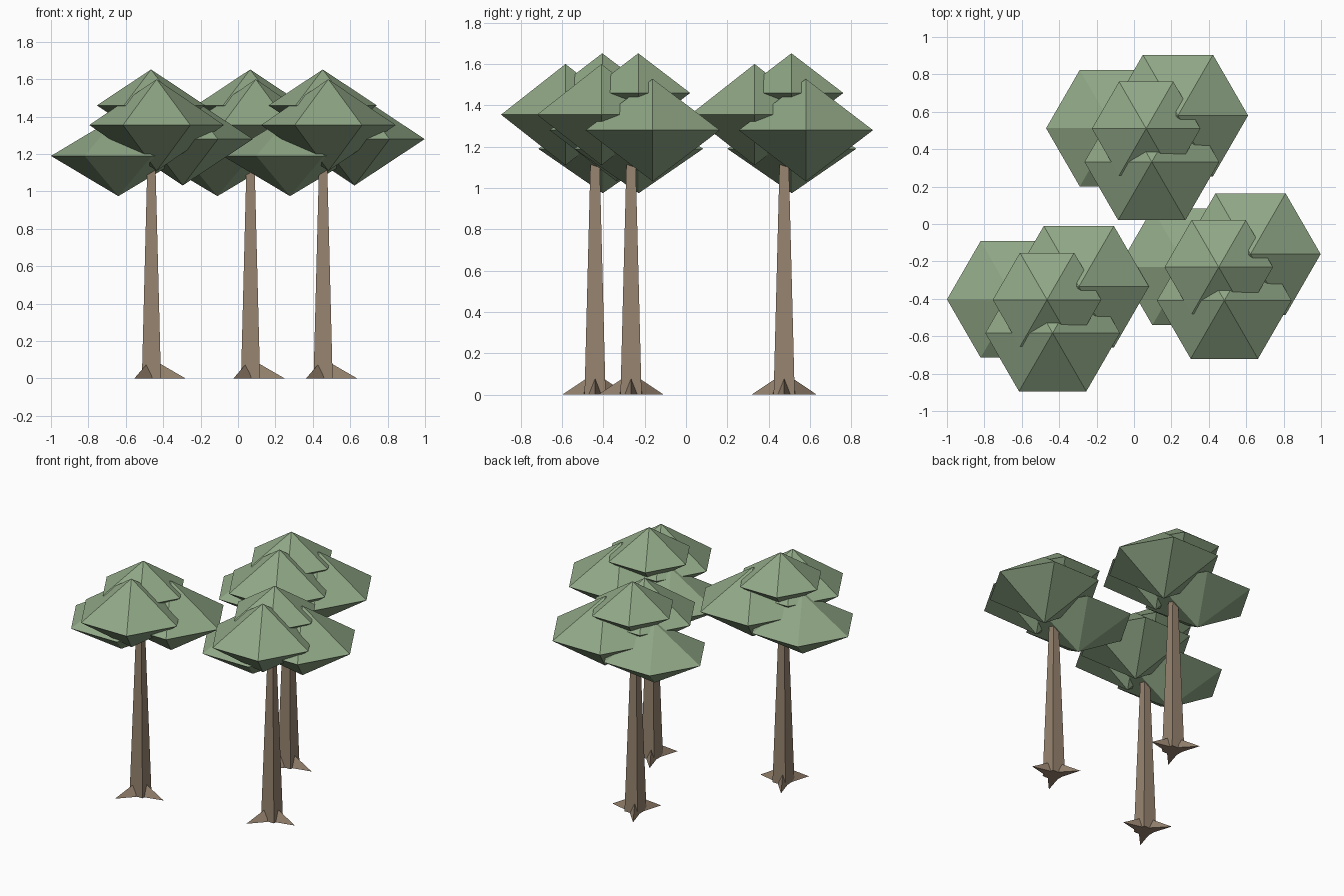
import bpy, bmesh, math
from mathutils import Vector

if "Cube" in bpy.data.objects:
    bpy.data.objects.remove(bpy.data.objects["Cube"])


def material(name, color):
    m = bpy.data.materials.new(name)
    m.diffuse_color = (*color, 1)
    m.use_nodes = True
    m.node_tree.nodes["Principled BSDF"].inputs["Base Color"].default_value = m.diffuse_color
    return m


LEAF = material("leaf_green", (0.28, 0.39, 0.24))
BARK = material("bark_brown", (0.31, 0.23, 0.16))


def make_object(name, bm, mat):
    bmesh.ops.recalc_face_normals(bm, faces=bm.faces)
    mesh = bpy.data.meshes.new(name)
    bm.to_mesh(mesh)
    bm.free()
    mesh.materials.append(mat)
    obj = bpy.data.objects.new(name, mesh)
    bpy.context.collection.objects.link(obj)
    return obj


def foliage(name, center, radius, height):
    # six-sided double pyramid with corners on the x axis
    bm = bmesh.new()
    c = Vector(center)
    top = bm.verts.new(c + Vector((0, 0, height)))
    bottom = bm.verts.new(c - Vector((0, 0, height)))
    rim = [bm.verts.new(c + radius * Vector((math.cos(i * math.pi / 3),
                                             math.sin(i * math.pi / 3), 0)))
           for i in range(6)]
    for i in range(6):
        a, b = rim[i], rim[(i + 1) % 6]
        bm.faces.new((a, b, top))
        bm.faces.new((b, a, bottom))
    make_object(name, bm, LEAF)


def trunk(name, x, y):
    # tapered square post
    bm = bmesh.new()
    bmesh.ops.create_cube(bm, size=1)
    for v in bm.verts:
        half, z = (0.019, 1.25) if v.co.z > 0 else (0.051, 0.0)
        v.co = (x + math.copysign(half, v.co.x), y + math.copysign(half, v.co.y), z)
    make_object(name, bm, BARK)


def root(name, x, y, angle):
    # pointed root flare leaning on the trunk
    bm = bmesh.new()
    out = Vector((math.cos(angle), math.sin(angle), 0))
    side = Vector((-out.y, out.x, 0))
    o = Vector((x, y, 0))
    tip = bm.verts.new(o + out * 0.183)
    peak = bm.verts.new(o + out * 0.045 + Vector((0, 0, 0.08)))
    left = bm.verts.new(o + out * 0.045 + side * 0.032)
    right = bm.verts.new(o + out * 0.045 - side * 0.032)
    for f in ((tip, peak, left), (tip, right, peak), (tip, left, right), (left, peak, right)):
        bm.faces.new(f)
    make_object(name, bm, BARK)


# foliage clusters of the first tree: name, center, radius, half height
CLUSTERS = [
    ("top", (-0.465, -0.405, 1.46), 0.29, 0.192),
    ("left", (-0.64, -0.403, 1.19), 0.36, 0.215),
    ("front", (-0.435, -0.583, 1.355), 0.36, 0.245),
    ("back_right", (-0.295, -0.335, 1.28), 0.375, 0.248),
]

# three copies of the same tree
for n, (dx, dy) in enumerate([(0, 0), (0.53, 0.915), (0.918, 0.174)], 1):
    x, y = -0.463 + dx, -0.44 + dy
    trunk(f"trunk_{n}", x, y)
    for k in range(3):
        root(f"root_{n}_{k + 1}", x, y, k * 2 * math.pi / 3)
    for name, (cx, cy, cz), r, h in CLUSTERS:
        foliage(f"foliage_{name}_{n}", (cx + dx, cy + dy, cz), r, h)
